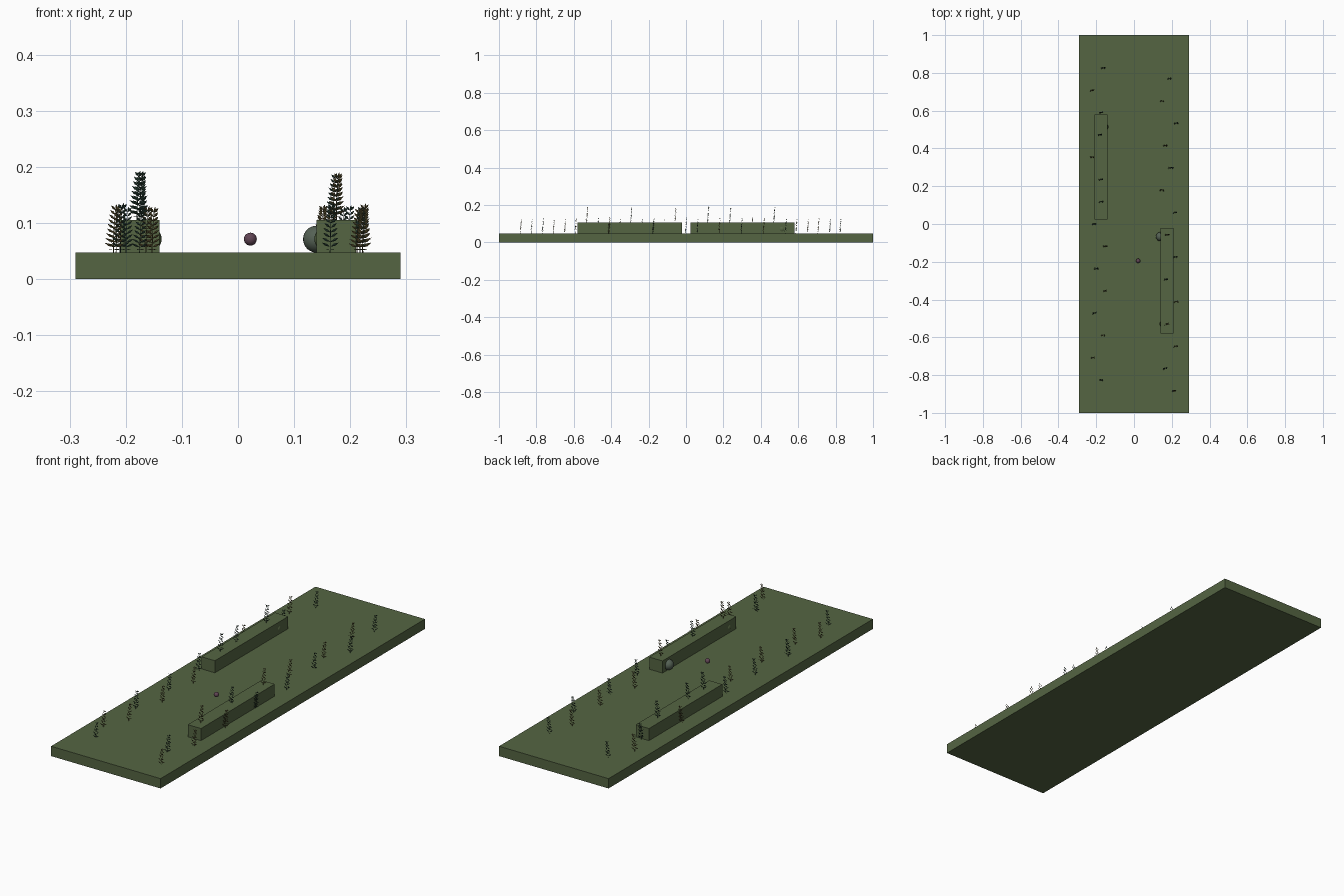
import bpy, bmesh, math, random
from mathutils import Vector

if "Cube" in bpy.data.objects:
    bpy.data.objects.remove(bpy.data.objects["Cube"])
random.seed(4)

def mat(name, c):
    m = bpy.data.materials.new(name)
    m.diffuse_color = (*c, 1)
    m.use_nodes = True
    m.node_tree.nodes["Principled BSDF"].inputs["Base Color"].default_value = m.diffuse_color
    return m

GROUND = mat("grass_green", (0.09, 0.13, 0.055))
DARK = mat("fern_dark", (0.022, 0.05, 0.035))
OLIVE = mat("fern_olive", (0.11, 0.085, 0.03))
STONE = mat("stone_grey", (0.09, 0.12, 0.09))
PINK = mat("ball_mauve", (0.12, 0.06, 0.09))

def box(name, x0, x1, y0, y1, z0, z1, m):
    bpy.ops.mesh.primitive_cube_add(size=1, location=((x0+x1)/2, (y0+y1)/2, (z0+z1)/2))
    o = bpy.context.object
    o.name = name
    o.scale = (x1-x0, y1-y0, z1-z0)
    o.data.materials.append(m)

def ball(name, loc, r, m):
    bpy.ops.mesh.primitive_uv_sphere_add(segments=24, ring_count=16, radius=r, location=loc)
    o = bpy.context.object
    o.name = name
    o.data.materials.append(m)
    bpy.ops.object.shade_smooth()

# ground slab and hedges
TOP, HEDGE = 0.047, 0.105
box("ground", -0.29, 0.29, -1, 1, 0, TOP, GROUND)
box("left_hedge", -0.21, -0.14, 0.025, 0.58, TOP, HEDGE, GROUND)
box("right_hedge", 0.14, 0.21, -0.58, -0.022, TOP, HEDGE, GROUND)

# ball and boulders
ball("small_ball", (0.022, -0.195, 0.071), 0.0115, PINK)
ball("boulder_front", (0.14, -0.067, 0.071), 0.024, STONE)
ball("boulder_right", (0.157, -0.53, 0.071), 0.021, GROUND)
ball("boulder_left", (-0.157, 0.513, 0.071), 0.021, GROUND)

def fern_mesh(name, m, height=0.088, levels=9):
    bm = bmesh.new()
    def spine(t):
        return Vector((0.004*t*t, 0.006*t - 0.003, height*0.9*t))
    # stem: tapered square tube
    rings = []
    for i in range(7):
        t = i/6
        r = 0.0009*(1-0.6*t)
        rings.append([bm.verts.new(spine(t) + Vector((r*math.cos(a), r*math.sin(a), 0)))
                      for a in (k*math.pi/2 for k in range(4))])
    for a, b in zip(rings, rings[1:]):
        for k in range(4):
            bm.faces.new((a[k], a[(k+1) % 4], b[(k+1) % 4], b[k]))
    # leaf: folded pointed blade
    def leaf(p, ang, length, w, dy):
        d = Vector((math.cos(ang), dy, math.sin(ang)))
        n = Vector((-math.sin(ang), 0, math.cos(ang)))
        mid = p + d*length*0.5
        v = [bm.verts.new(q) for q in (p, mid + n*w, p + d*length, mid - n*w,
                                       mid + Vector((0, -0.001, 0)))]
        for k in range(4):
            bm.faces.new((v[k], v[(k+1) % 4], v[4]))
    for i in range(levels):
        t = 0.13 + 0.85*i/(levels-1)
        length = 0.0185*(1-0.4*t)
        up = math.radians(22 + 25*t)
        dy = 0.25*(-1)**i
        leaf(spine(t), up, length, 0.0023, dy)
        leaf(spine(t), math.pi-up, length, 0.0023, -dy)
    leaf(spine(1), math.radians(75), 0.009, 0.0018, 0)
    # root twigs
    for s in (0.1, math.pi-0.1):
        leaf(spine(0.07), s, 0.009, 0.0006, 0)
    me = bpy.data.meshes.new(name)
    bm.to_mesh(me)
    bm.free()
    me.materials.append(m)
    return me

ferns = [fern_mesh("fern_dark", DARK), fern_mesh("fern_olive", OLIVE)]

# rows of ferns, listed front to back; the hedge ones sit on the hedge top
left_x = [-.175, -.217, -.164, -.21, -.153, -.2, -.153, -.21, -.175,
          -.175, -.222, -.18, -.175, -.222, -.164]
right_x = [.212, .164, .222, .175, .222, .17, .217, .175, .217,
           .148, .196, .164, .222, .148, .185]
left_kind = "011010100010010"
right_kind = "101110010101010"

def row(name, xs, kinds, y0, y1, h):
    for i, x in enumerate(xs):
        y = y0 + (y1-y0)*i/(len(xs)-1)
        on = h[0] < x < h[1] and h[2] < y < h[3]
        o = bpy.data.objects.new(f"{name}_{i+1}", ferns[int(kinds[i])])
        o.location = (x, y, HEDGE if on else TOP)
        o.rotation_euler.z = random.uniform(-0.15, 0.15)
        o.scale = [random.uniform(0.9, 1.02)]*3
        bpy.context.collection.objects.link(o)

row("left_fern", left_x, left_kind, -0.825, 0.826, (-0.21, -0.14, 0.025, 0.58))
row("right_fern", right_x, right_kind, -0.883, 0.77, (0.14, 0.21, -0.58, -0.022))
